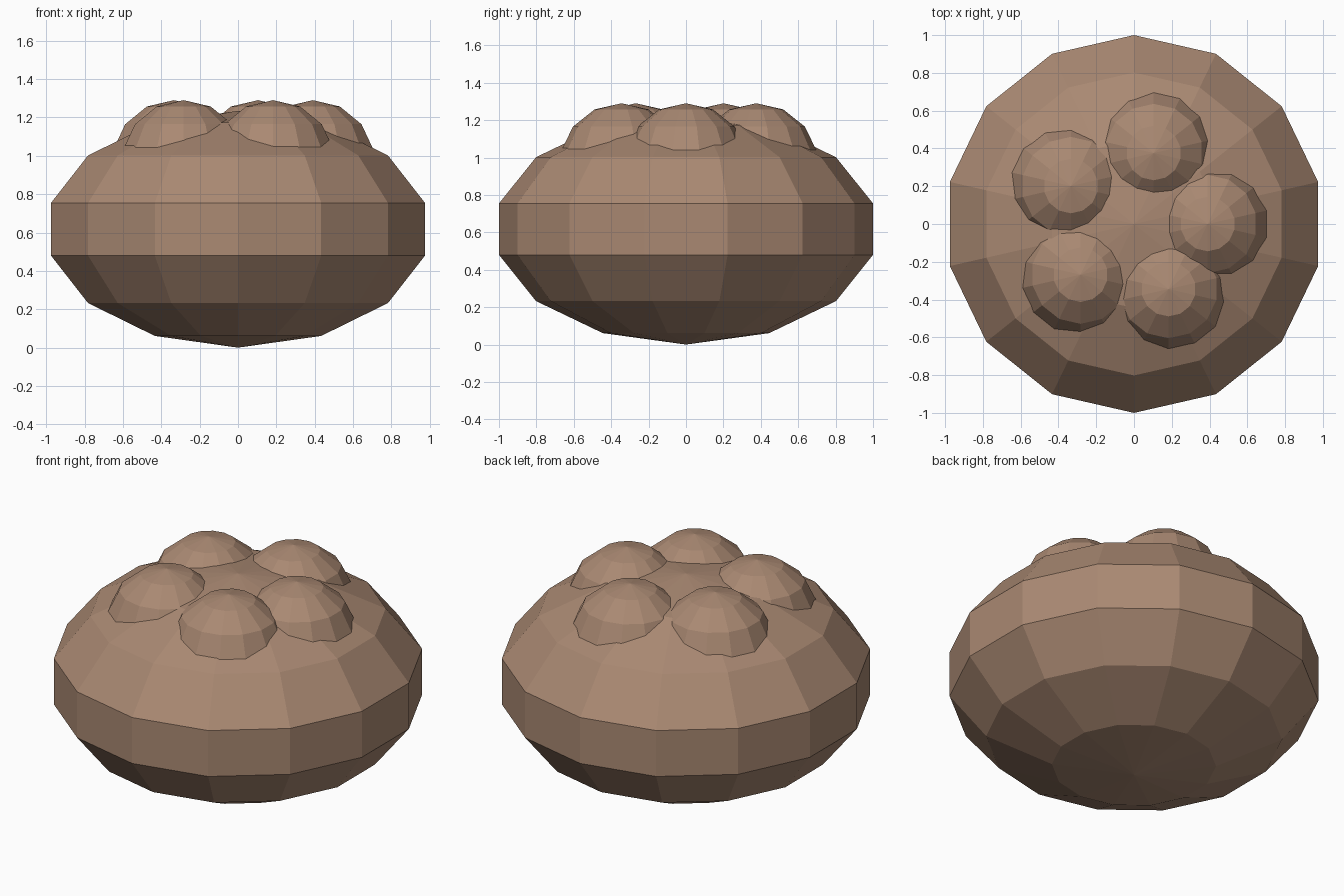
import bpy
import math

cube = bpy.data.objects.get("Cube")
if cube:
    bpy.data.objects.remove(cube, do_unlink=True)

clay = bpy.data.materials.new("brown_clay")
clay.use_nodes = True
colour = (0.40, 0.25, 0.17, 1)
clay.diffuse_color = colour
clay.node_tree.nodes["Principled BSDF"].inputs["Base Color"].default_value = colour


def faceted_ball(name, location, radius, height):
    """Low-poly flat-shaded ball with corners on the y axis."""
    bpy.ops.mesh.primitive_uv_sphere_add(segments=14, ring_count=7, radius=1)
    ball = bpy.context.object
    ball.name = name
    # Keep a corner on +y whatever the primitive's starting direction
    if abs(max(v.co.y for v in ball.data.vertices)) < max(v.co.x for v in ball.data.vertices):
        ball.rotation_euler.z = math.pi / 2
    ball.location = location
    ball.scale = (radius, radius, height)
    bpy.ops.object.transform_apply(location=False)
    bpy.ops.object.shade_flat()
    ball.data.materials.append(clay)
    return ball


# Squashed main body
body_height = 0.617
faceted_ball("body", (0, 0, body_height), 1.0257, body_height)

# Ring of bumps sunk into the top
bump_radius = 0.333
for i in range(5):
    angle = 1.3 * i
    spot = (0.39 * math.cos(angle), 0.39 * math.sin(angle), 1.29 - bump_radius)
    faceted_ball(f"bump_{i + 1}", spot, bump_radius, bump_radius)
